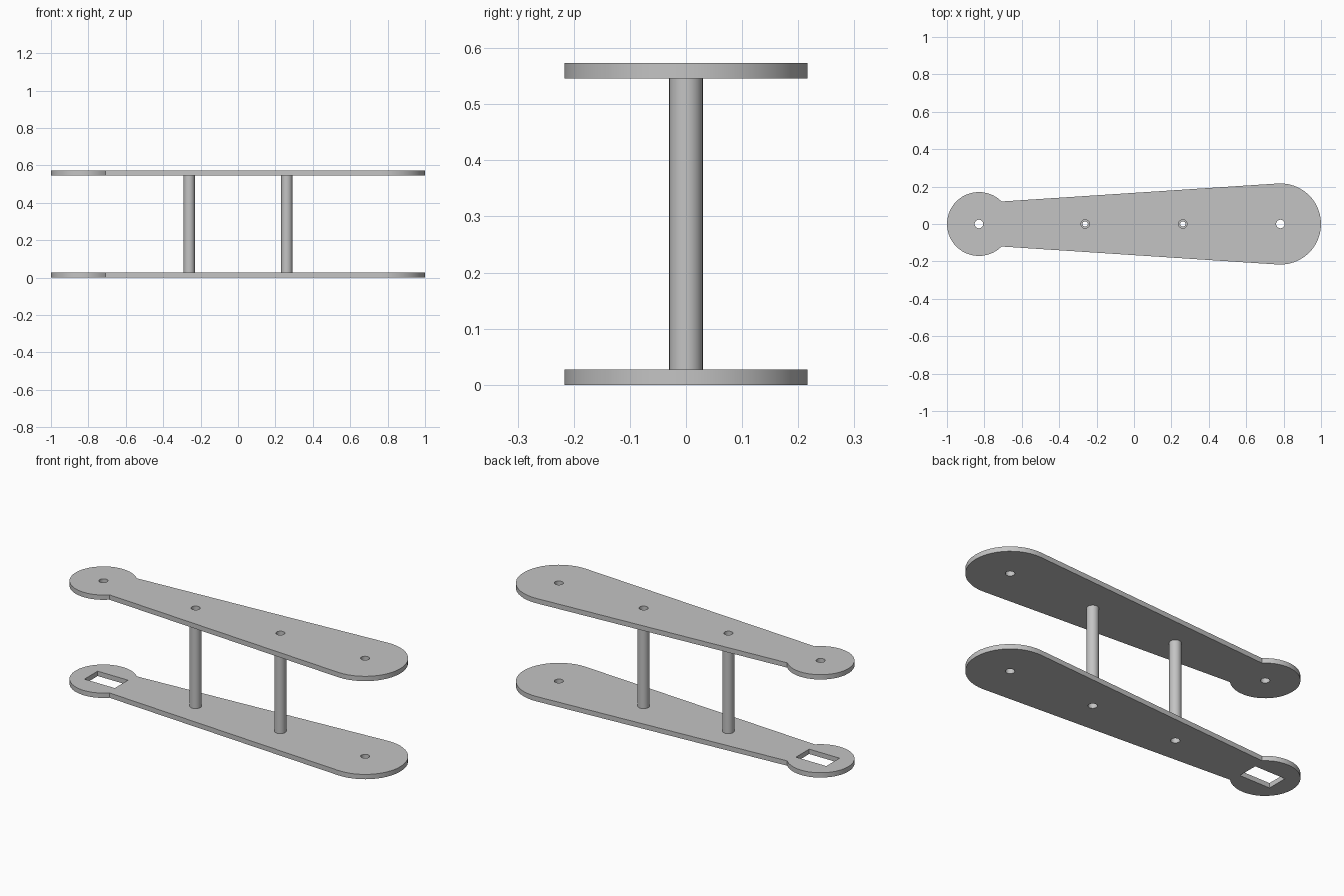
import bpy, bmesh
from math import cos, sin, atan2, radians, pi

cube = bpy.data.objects.get("Cube")
if cube:
    bpy.data.objects.remove(cube, do_unlink=True)

THICK, HEIGHT = 0.027, 0.573
SMALL_X, SMALL_R = -0.829, 0.171
BIG_X, BIG_R = 0.783, 0.217
POST_X, POST_R, BORE_R, HOLE_R = 0.261, 0.03, 0.014, 0.023

grey = bpy.data.materials.new("plain grey")
grey.use_nodes = True
grey.diffuse_color = (0.55, 0.55, 0.55, 1)
grey.node_tree.nodes["Principled BSDF"].inputs["Base Color"].default_value = grey.diffuse_color


def arc(cx, r, start, end, n):
    """Points on an arc centred on the x axis, both ends included."""
    return [(cx + r * cos(start + (end - start) * i / n),
             r * sin(start + (end - start) * i / n)) for i in range(n + 1)]


def circle(cx, r, n=32):
    return arc(cx, r, 0, 2 * pi, n)[:-1]


def plate_outline():
    """Tapered arm: round wide end, narrower neck, round small end."""
    tip = radians(93.7)
    neck = atan2(0.12, 0.121)
    return (arc(BIG_X, BIG_R, -tip, tip, 24)
            + arc(SMALL_X, SMALL_R, neck, 2 * pi - neck, 28))


def slab(name, loops, z, depth):
    """Fill an outline with its holes and extrude it upward."""
    bm = bmesh.new()
    edges = []
    for loop in loops:
        vs = [bm.verts.new((x, y, z)) for x, y in loop]
        edges += [bm.edges.new((v, vs[i - 1])) for i, v in enumerate(vs)]
    bmesh.ops.triangle_fill(bm, edges=edges, use_beauty=True)
    top = bmesh.ops.extrude_face_region(bm, geom=bm.faces[:], use_keep_orig=True)
    bmesh.ops.translate(bm, vec=(0, 0, depth),
                        verts=[g for g in top["geom"] if isinstance(g, bmesh.types.BMVert)])
    bmesh.ops.recalc_face_normals(bm, faces=bm.faces)
    mesh = bpy.data.meshes.new(name)
    bm.to_mesh(mesh)
    bm.free()
    mesh.materials.append(grey)
    ob = bpy.data.objects.new(name, mesh)
    bpy.context.collection.objects.link(ob)
    bpy.ops.object.select_all(action="DESELECT")
    ob.select_set(True)
    bpy.context.view_layer.objects.active = ob
    bpy.ops.object.shade_smooth_by_angle(angle=radians(30))
    return ob


# Side plates: the lower one has a rectangular slot in its small end
holes = [circle(x, HOLE_R) for x in (-POST_X, POST_X, BIG_X)]
slot = [(-0.905, -0.058), (-0.718, -0.058), (-0.718, 0.058), (-0.905, 0.058)]
slab("lower_plate", [plate_outline(), slot] + holes, 0, THICK)
slab("upper_plate", [plate_outline(), circle(SMALL_X, HOLE_R)] + holes,
     HEIGHT - THICK, THICK)

# Hollow spacer posts between the plates
for side, x in (("right", -POST_X), ("left", POST_X)):
    slab(side + "_post", [circle(x, POST_R), circle(x, BORE_R)],
         THICK, HEIGHT - 2 * THICK)
